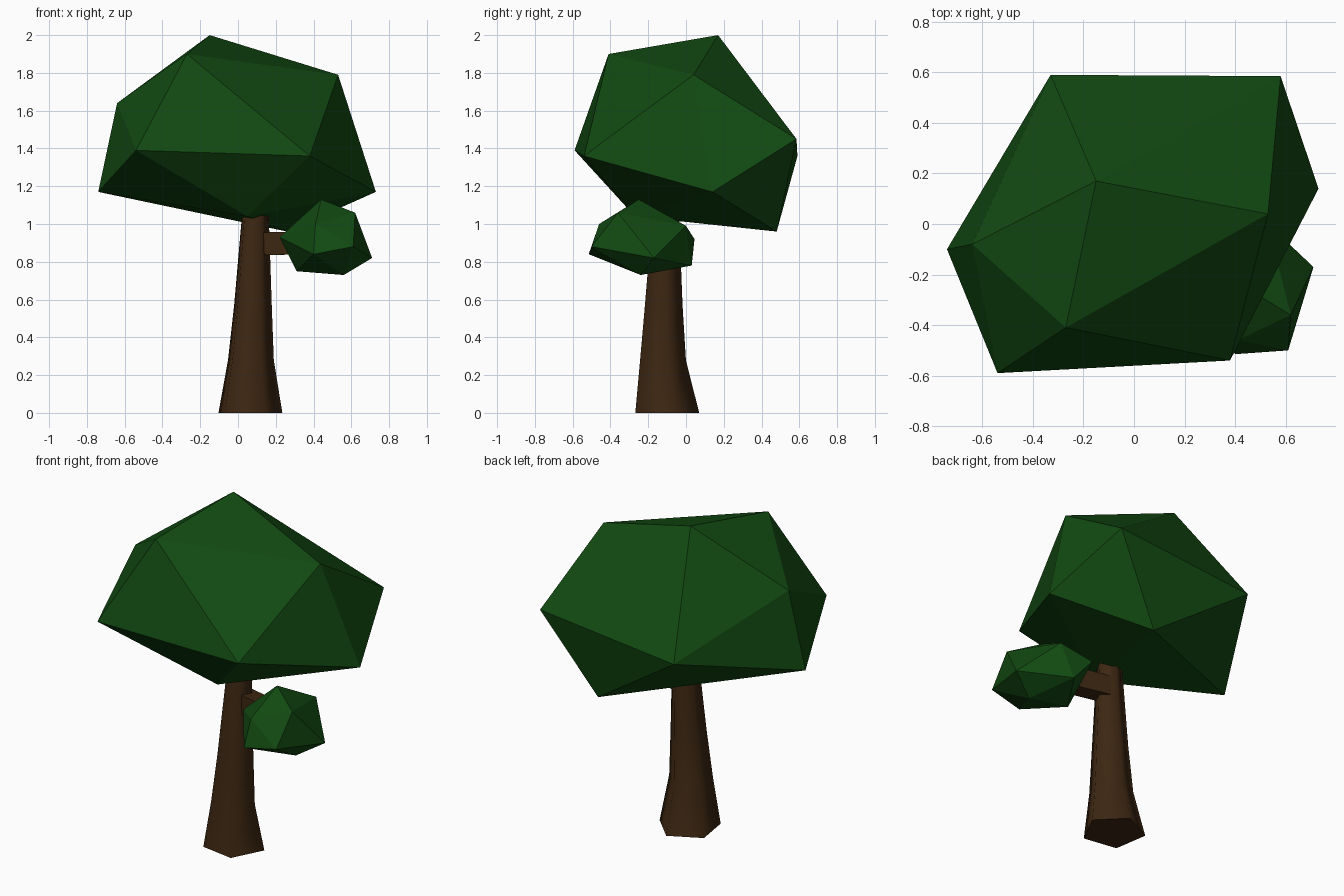
import bpy, bmesh, math
from mathutils import Vector

if "Cube" in bpy.data.objects:
    bpy.data.objects.remove(bpy.data.objects["Cube"])


def material(name, rgb):
    m = bpy.data.materials.new(name)
    m.diffuse_color = (*rgb, 1)
    m.use_nodes = True
    m.node_tree.nodes["Principled BSDF"].inputs["Base Color"].default_value = m.diffuse_color
    return m


leaf = material("leaf green", (0.006, 0.068, 0.006))
bark = material("bark brown", (0.046, 0.020, 0.006))


def finish(name, bm, mat, smooth=False):
    bmesh.ops.recalc_face_normals(bm, faces=bm.faces)
    for f in bm.faces:
        f.smooth = smooth
    me = bpy.data.meshes.new(name)
    bm.to_mesh(me)
    bm.free()
    me.materials.append(mat)
    ob = bpy.data.objects.new(name, me)
    bpy.context.collection.objects.link(ob)
    return ob


def faceted_clump(name, points):
    """Irregular twelve-cornered leaf clump."""
    bm = bmesh.new()
    for p in points:
        bm.verts.new(p)
    bmesh.ops.convex_hull(bm, input=bm.verts)
    finish(name, bm, leaf)


def loft(name, rings, smooth):
    """Skin a list of equal-length point rings and cap both ends."""
    bm = bmesh.new()
    vs = [[bm.verts.new(p) for p in ring] for ring in rings]
    n = len(vs[0])
    for a, b in zip(vs, vs[1:]):
        for i in range(n):
            j = (i + 1) % n
            bm.faces.new((a[i], a[j], b[j], b[i]))
    bm.faces.new(vs[0][::-1])
    bm.faces.new(vs[-1])
    ob = finish(name, bm, bark, smooth)
    for f in (ob.data.polygons[-1], ob.data.polygons[-2]):
        f.use_smooth = False
    return ob


# Main crown: peak, upper ring, lower ring, underside
faceted_clump("main_crown", [
    (-0.15, 0.17, 2.00),
    (-0.27, -0.41, 1.90), (0.53, 0.04, 1.79), (0.58, 0.585, 1.45),
    (-0.33, 0.59, 1.36), (-0.64, -0.08, 1.64),
    (0.38, -0.54, 1.36), (0.73, 0.14, 1.17), (0.26, 0.48, 0.96),
    (-0.74, -0.10, 1.17), (-0.54, -0.59, 1.39),
    (0.05, -0.27, 1.04)])

# Small side clump
faceted_clump("side_clump", [
    (0.44, -0.25, 1.13),
    (0.62, -0.36, 1.06), (0.41, -0.46, 1.00), (0.22, -0.26, 0.93),
    (0.34, 0.045, 0.92), (0.53, 0.00, 0.99),
    (0.61, -0.50, 0.88), (0.40, -0.515, 0.84), (0.31, -0.20, 0.75),
    (0.46, 0.03, 0.78), (0.71, -0.17, 0.82),
    (0.56, -0.24, 0.73)])

# Five-sided tapering trunk: centre x, centre y, height, radius
sections = [(0.057, -0.108, 0.0, 0.18), (0.062, -0.128, 0.28, 0.129),
            (0.074, -0.123, 0.57, 0.106), (0.09, -0.11, 1.10, 0.072)]
angles = [math.radians(225 + 72 * i) for i in range(5)]
loft("trunk", [[(x + r * math.cos(a), y + r * math.sin(a), z) for a in angles]
               for x, y, z, r in sections], True)

# Square branch reaching into the side clump
start, end = Vector((0.10, -0.10, 0.895)), Vector((0.40, -0.18, 0.90))
side = (end - start).cross(Vector((0, 0, 1))).normalized() * 0.05
up = Vector((0, 0, 0.06))
loft("branch", [[c + side + up, c - side + up, c - side - up, c + side - up]
                for c in (start, end)], False)
